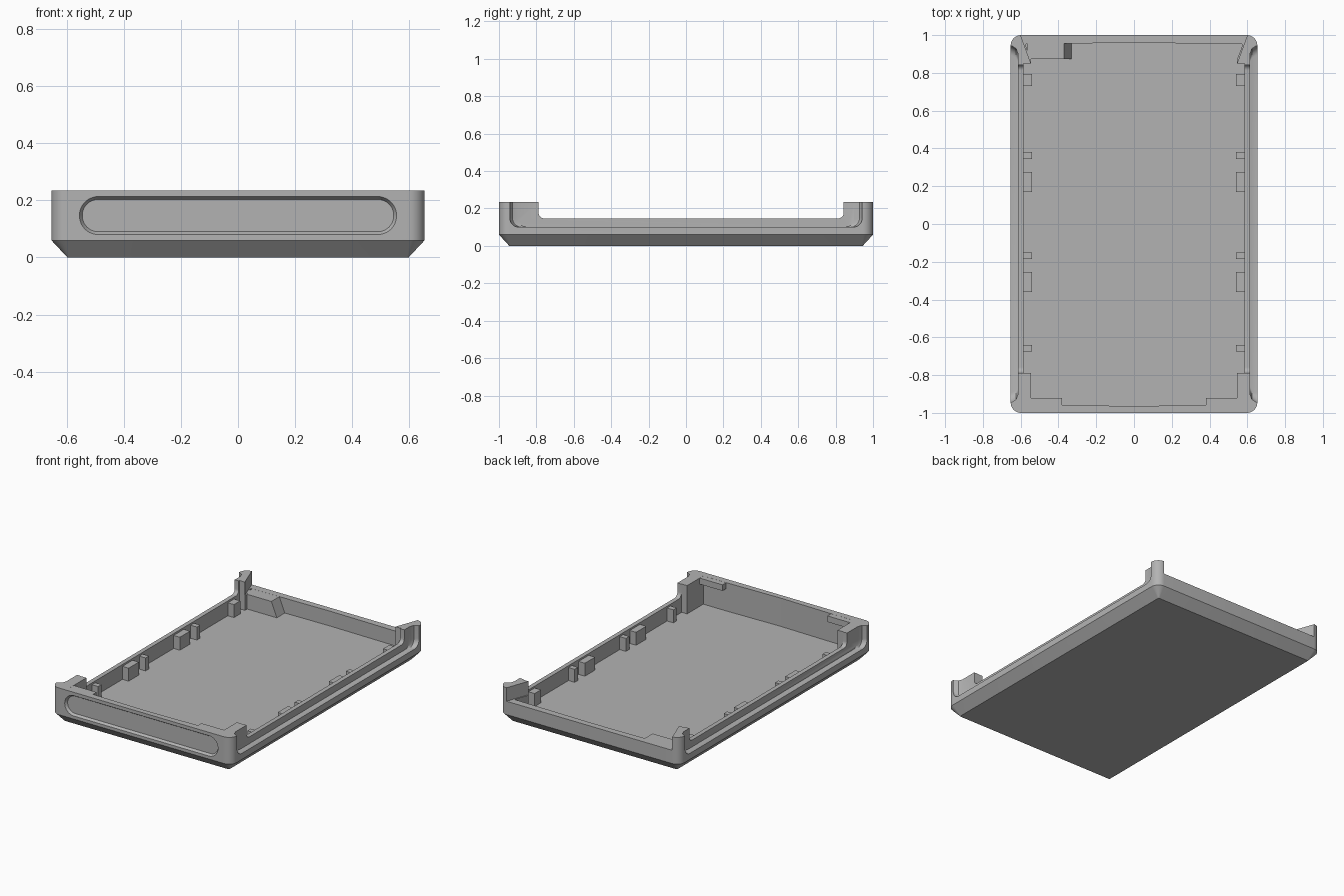
import bpy, bmesh, math

if "Cube" in bpy.data.objects:
    bpy.data.objects.remove(bpy.data.objects["Cube"])

grey = bpy.data.materials.new("plain grey")
grey.diffuse_color = (0.45, 0.45, 0.45, 1)
grey.use_nodes = True
grey.node_tree.nodes["Principled BSDF"].inputs["Base Color"].default_value = grey.diffuse_color


def loft(name, rings):
    """Closed solid through rings of equal point count."""
    bm = bmesh.new()
    vr = [[bm.verts.new(p) for p in r] for r in rings]
    n = len(vr[0])
    for a, b in zip(vr, vr[1:]):
        for i in range(n):
            j = (i + 1) % n
            bm.faces.new((a[i], a[j], b[j], b[i]))
    bm.faces.new(vr[0][::-1])
    bm.faces.new(vr[-1])
    bmesh.ops.recalc_face_normals(bm, faces=bm.faces)
    me = bpy.data.meshes.new(name)
    bm.to_mesh(me)
    bm.free()
    me.materials.append(grey)
    ob = bpy.data.objects.new(name, me)
    bpy.context.collection.objects.link(ob)
    return ob


def rounded(u0, u1, v0, v1, r, seg=8):
    """Rounded rectangle as 2D points."""
    pts = []
    for k, (u, v) in enumerate([(u1 - r, v1 - r), (u0 + r, v1 - r), (u0 + r, v0 + r), (u1 - r, v0 + r)]):
        for i in range(seg + 1):
            a = math.pi / 2 * (k + i / seg)
            pts.append((u + r * math.cos(a), v + r * math.sin(a)))
    return pts


def at_z(pts, z):
    return [(u, v, z) for u, v in pts]


def at_y(pts, y):
    return [(u, y, v) for u, v in pts]


def at_x(pts, x):
    return [(x, u, v) for u, v in pts]


def box(name, x0, x1, y0, y1, z0, z1):
    sq = [(x0, y0), (x1, y0), (x1, y1), (x0, y1)]
    return loft(name, [at_z(sq, z0), at_z(sq, z1)])


# Outer shell block with chamfered underside
body = loft("tray_body", [
    at_z(rounded(-0.597, 0.597, -0.945, 0.945, 0.006), 0),
    at_z(rounded(-0.653, 0.653, -1, 1, 0.055), 0.06),
    at_z(rounded(-0.653, 0.653, -1, 1, 0.055), 0.235)])

# Inner pocket, leaving posts in the four corners
half = [(0, -0.965), (0.38, -0.957), (0.545, -0.957), (0.545, -0.79), (0.585, -0.79),
        (0.585, 0.85), (0.545, 0.85), (0.545, 0.87), (0.572, 0.94), (0.572, 0.952), (0, 0.96)]
outline = half + [(-x, y) for x, y in half[-2:0:-1]]
cutters = [loft("pocket_cutter", [at_z(outline, 0.05), at_z(outline, 0.4)])]

# Lowered side rims with rounded ends
notch = rounded(-0.788, 0.843, 0.147, 0.5, 0.03)
cutters.append(loft("side_rim_cutter", [at_x(notch, -0.9), at_x(notch, 0.9)]))

# Lowered back rim between the rear posts
back = [(-0.535, 0.82), (0.535, 0.82), (0.604, 1.01), (0.61, 1.1), (-0.61, 1.1), (-0.604, 1.01)]
cutters.append(loft("back_rim_cutter", [at_z(back, 0.147), at_z(back, 0.4)]))

# Scooped recess along each outer side
for s in (-1, 1):
    cutters.append(loft("side_recess_cutter", [
        at_x(rounded(-0.90, 0.90, 0.102, 0.5, 0.045), s * 0.614),
        at_x(rounded(-0.928, 0.928, 0.1, 0.5, 0.05), s * 0.624),
        at_x(rounded(-0.942, 0.942, 0.1, 0.5, 0.05), s * 0.645),
        at_x(rounded(-0.944, 0.944, 0.1, 0.5, 0.05), s * 0.75)]))

# Long rounded panel sunk into the front wall
cutters.append(loft("front_panel_cutter", [
    at_y(rounded(-0.555, 0.555, 0.08, 0.213, 0.066, 12), -1.05),
    at_y(rounded(-0.555, 0.555, 0.08, 0.213, 0.066, 12), -1.0),
    at_y(rounded(-0.545, 0.545, 0.09, 0.203, 0.056, 12), -0.984)]))

for c in cutters:
    m = body.modifiers.new(c.name, 'BOOLEAN')
    m.operation = 'DIFFERENCE'
    m.solver = 'EXACT'
    m.object = c
dg = bpy.context.evaluated_depsgraph_get()
body.data = bpy.data.meshes.new_from_object(body.evaluated_get(dg))
body.modifiers.clear()
for c in cutters:
    bpy.data.objects.remove(c)

# Retaining tabs along both inner sides
tabs = [(0.73, 0.795), (0.345, 0.38), (0.17, 0.275), (-0.185, -0.15), (-0.36, -0.255), (-0.675, -0.64)]
for side, s in (("left", -1), ("right", 1)):
    for i, (y0, y1) in enumerate(tabs):
        xs = sorted((s * 0.54, s * 0.598))
        box(f"{side}_tab_{i + 1}", *xs, y0, y1, 0.04, 0.135)
    # Thin shelf under the front rim beside each post
    xs = sorted((s * 0.38, s * 0.56))
    box(f"{side}_front_shelf", *xs, -0.98, -0.92, 0.195, 0.2345)

# Block with a sloping end on the back wall
wedge = [(-0.565, 0.04), (-0.33, 0.04), (-0.33, 0.05), (-0.37, 0.1465), (-0.565, 0.1465)]
loft("back_block", [at_y(wedge, 0.873), at_y(wedge, 0.975)])

# Smooth the curved walls, keep edges crisp
bpy.ops.object.select_all(action='DESELECT')
body.select_set(True)
bpy.context.view_layer.objects.active = body
bpy.ops.object.shade_smooth_by_angle(angle=math.radians(30))
